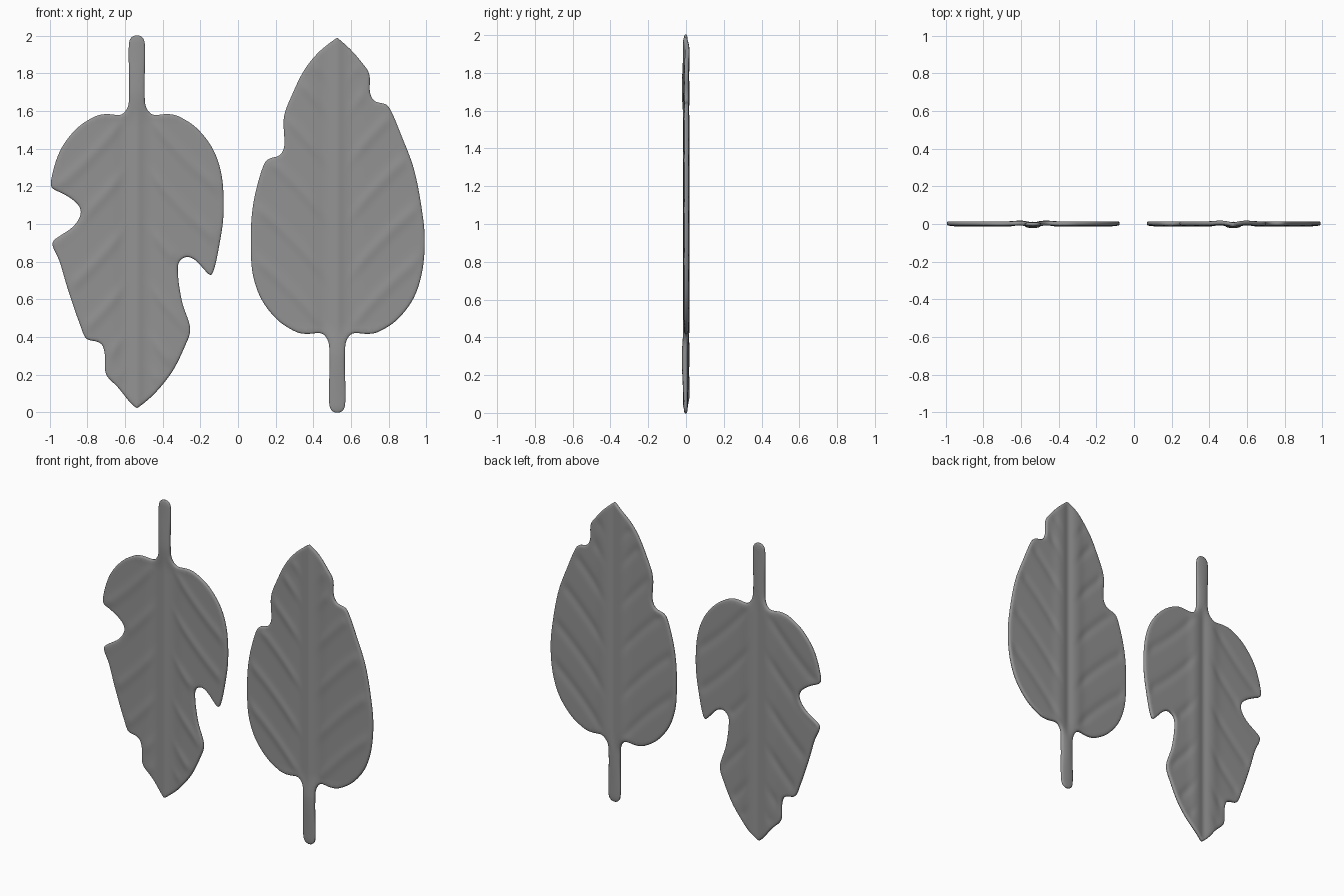
import bpy, math
from mathutils import Vector, kdtree
from mathutils.geometry import delaunay_2d_cdt

if "Cube" in bpy.data.objects:
    bpy.data.objects.remove(bpy.data.objects["Cube"])

# Leaf outlines as (distance from midrib, distance from stem end).
# Stem and rounded base are shared by both sides of both leaves.
BASE = [(.022, 0), (.038, .02), (.041, .28), (.048, .38), (.08, .42), (.15, .416),
        (.20, .42), (.25, .443), (.315, .488), (.40, .595), (.448, .73)]
# Leaf margins above the base, including the nibbled notches
UPRIGHT_R = [(.465, .92), (.445, 1.106), (.405, 1.30), (.345, 1.46), (.281, 1.61),
             (.26, 1.637), (.20, 1.65), (.175, 1.69), (.17, 1.80), (.132, 1.856), (.068, 1.93)]
UPRIGHT_L = [(.459, .894), (.453, 1.053), (.427, 1.197), (.379, 1.335), (.357, 1.351),
             (.31, 1.36), (.283, 1.40), (.283, 1.57), (.24, 1.686), (.171, 1.824), (.091, 1.92)]
HANGING_R = [(.455, .807), (.41, .83), (.346, .867), (.303, .91), (.297, .947), (.335, 1.011),
             (.41, 1.064), (.45, 1.096), (.41, 1.20), (.372, 1.33), (.303, 1.532),
             (.266, 1.614), (.218, 1.622), (.186, 1.638), (.17, 1.691), (.165, 1.798),
             (.101, 1.867), (.03, 1.955)]
HANGING_L = [(.46, .947), (.436, 1.122), (.41, 1.24), (.394, 1.277), (.356, 1.24),
             (.303, 1.186), (.261, 1.173), (.222, 1.202), (.218, 1.266), (.24, 1.415),
             (.284, 1.564), (.255, 1.649), (.186, 1.787), (.08, 1.915)]
STEP = 0.012

leaf_grey = bpy.data.materials.new("leaf_grey")
leaf_grey.diffuse_color = (.29, .29, .29, 1)
leaf_grey.use_nodes = True
leaf_grey.node_tree.nodes["Principled BSDF"].inputs["Base Color"].default_value = leaf_grey.diffuse_color


def smooth_loop(points, tip):
    """Evenly sampled closed spline through the outline, pointed at the tip."""
    n = len(points)
    gap = [math.sqrt((points[(i + 1) % n] - points[i]).length) for i in range(n)]
    slope = [(points[(i + 1) % n] - points[i]) / gap[i] for i in range(n)]
    tangent = [(slope[i - 1] * gap[i] + slope[i] * gap[i - 1]) / (gap[i - 1] + gap[i])
               for i in range(n)]
    tangent[tip] = Vector((0, 0))
    out = []
    for i, a in enumerate(points):
        j = (i + 1) % n
        b = points[j]
        steps = max(1, round((b - a).length / STEP))
        for k in range(steps):
            t = k / steps
            h = t * t * (3 - 2 * t)
            out.append(a * (1 - h) + b * h + tangent[i] * gap[i] * (t * (1 - t) ** 2)
                       - tangent[j] * gap[i] * (t * t * (1 - t)))
    for _ in range(3):
        out = [(out[i - 1] + 2 * p + out[(i + 1) % len(out)]) / 4 for i, p in enumerate(out)]
    return out


def bump(x, width):
    return math.exp(-(x / width) ** 2)


def smoothstep(a, b, x):
    t = min(1, max(0, (x - a) / (b - a)))
    return t * t * (3 - 2 * t)


def section(u, v, d):
    """Middle surface and half thickness at a point d away from the margin."""
    a = abs(u)
    blade = smoothstep(.30, .48, v)
    # midrib groove with raised shoulders
    mid = .0025 - .006 * bump(a, .024) + .004 * bump(a - .07, .04)
    # slanting side veins
    fade = smoothstep(.03, .14, a) * smoothstep(0, .06, d)
    for v0 in (.36, .64, .95, 1.25, 1.52, 1.70):
        mid -= .005 * fade * bump(v - v0 - 1.3 * a + .6 * a * a, .04)
    stem_mid = -.001 - .004 * bump(v - .3, .2)
    stem_half = .010 + .007 * bump(v - .3, .2)
    mid = stem_mid + (mid - stem_mid) * blade
    half = stem_half + (.0115 - stem_half) * blade
    radius = .04 + (.014 - .04) * blade
    t = 1 - min(1, d / radius)
    return mid, half * (.35 + .65 * math.sqrt(1 - t * t))


def make_leaf(name, right, left, tip, centre_x, hanging):
    pts = [Vector(p) for p in BASE + right] + [Vector((0, tip))]
    pts += [Vector((-u, v)) for u, v in reversed(BASE + left)]
    loop = smooth_loop(pts, len(BASE + right))
    n = len(loop)
    kd = kdtree.KDTree(n)
    for i, p in enumerate(loop):
        kd.insert((p.x, p.y, 0), i)
    kd.balance()
    margin = lambda p: kd.find((p.x, p.y, 0))[2]

    # margin, inset rings for the rounded rim, then an interior grid
    verts = list(loop)
    for inset in (.004, .011):
        for i, p in enumerate(loop):
            t = (loop[(i + 1) % n] - loop[i - 1]).normalized()
            q = p + Vector((-t.y, t.x)) * inset
            if margin(q) > inset * .8:
                verts.append(q)
    for i in range(-34, 35):
        for j in range(1, 143):
            q = Vector((i * .014, j * .014))
            if margin(q) > .018:
                verts.append(q)
    edges = [(i, (i + 1) % n) for i in range(n)]
    flat, _, faces, *_ = delaunay_2d_cdt(verts, edges, [], 1, 1e-6)

    # front and back skins joined by a rim
    front, back = [], []
    for p in flat:
        mid, half = section(p.x, p.y, margin(p))
        x, z = (centre_x - p.x, 2 - p.y) if hanging else (centre_x + p.x, p.y)
        front.append((x, mid - half, z))
        back.append((x, mid + half, z))
    m = len(flat)
    directed = {(f[k], f[(k + 1) % len(f)]) for f in faces for k in range(len(f))}
    skin = [tuple(f) for f in faces] + [tuple(i + m for i in reversed(f)) for f in faces]
    skin += [(b, a, a + m, b + m) for a, b in directed if (b, a) not in directed]

    # keep only vertices used by faces
    used = sorted({i for f in skin for i in f})
    remap = {old: new for new, old in enumerate(used)}
    both = front + back
    mesh = bpy.data.meshes.new(name)
    mesh.from_pydata([both[i] for i in used], [], [[remap[i] for i in f] for f in skin])
    mesh.polygons.foreach_set("use_smooth", [True] * len(mesh.polygons))
    mesh.materials.append(leaf_grey)
    mesh.update()
    obj = bpy.data.objects.new(name, mesh)
    bpy.context.collection.objects.link(obj)


make_leaf("upright_leaf", UPRIGHT_R, UPRIGHT_L, 1.99, .527, False)
make_leaf("hanging_leaf", HANGING_R, HANGING_L, 1.98, -.537, True)
